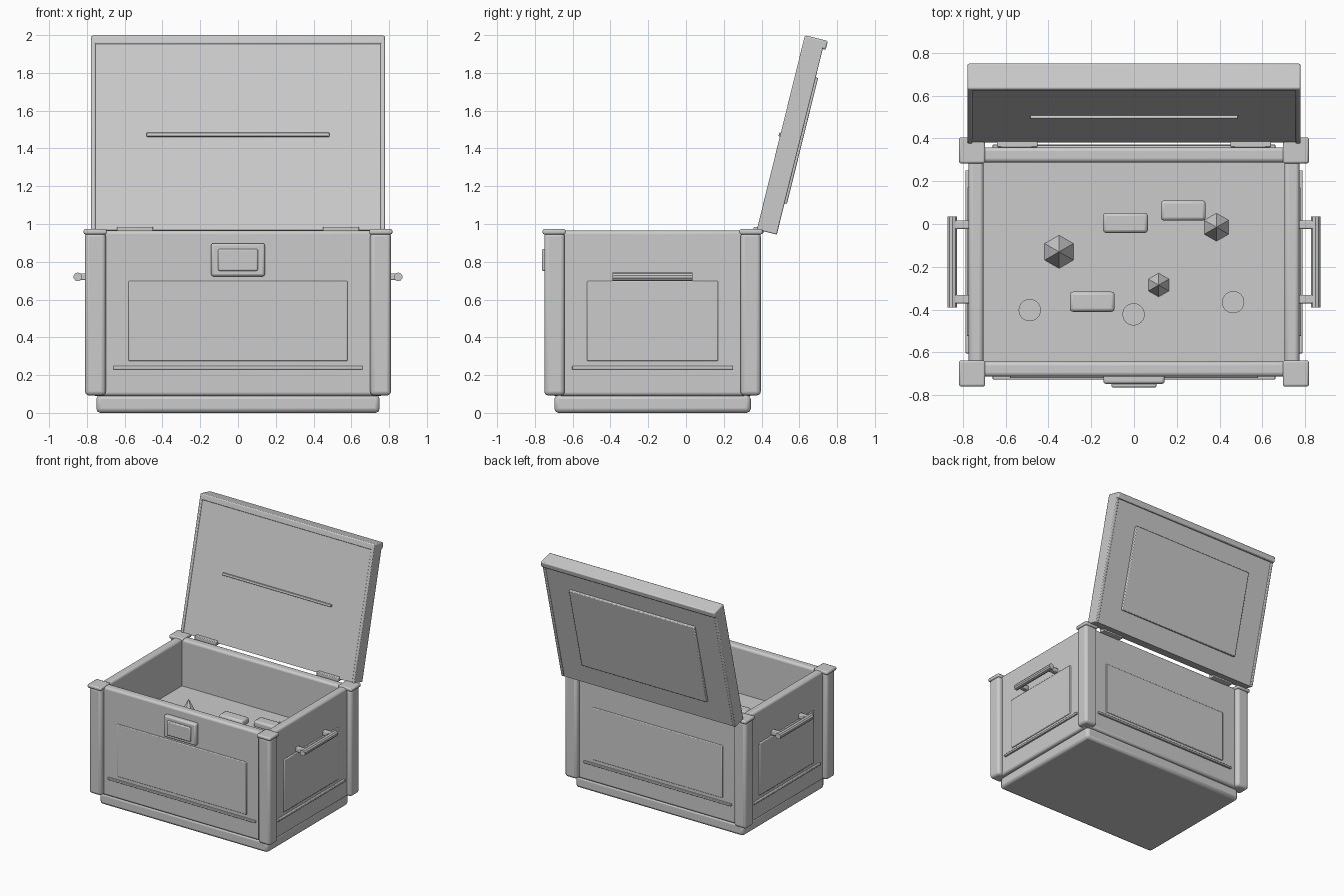
import bpy, bmesh
from math import radians, pi
from mathutils import Matrix

if "Cube" in bpy.data.objects:
    bpy.data.objects.remove(bpy.data.objects["Cube"])

CY = -0.177  # centre of the chest body in y


def finish(name, bm, bevel=0.0, seg=2, matrix=None, smooth=True):
    me = bpy.data.meshes.new(name)
    bm.to_mesh(me)
    bm.free()
    ob = bpy.data.objects.new(name, me)
    bpy.context.collection.objects.link(ob)
    if matrix is not None:
        ob.matrix_world = matrix
    if bevel:
        m = ob.modifiers.new("bevel", 'BEVEL')
        m.width, m.segments = bevel, seg
    if smooth:
        bpy.ops.object.select_all(action='DESELECT')
        ob.select_set(True)
        bpy.context.view_layer.objects.active = ob
        bpy.ops.object.shade_smooth_by_angle(angle=radians(35))
    return ob


def box(name, x, y, z, bevel=0.0, seg=2, matrix=None):
    """Box from (min, max) ranges."""
    bm = bmesh.new()
    c = [(a + b) / 2 for a, b in (x, y, z)]
    s = [abs(b - a) for a, b in (x, y, z)]
    bmesh.ops.create_cube(bm, size=1, matrix=Matrix.Translation(c) @ Matrix.Diagonal((*s, 1)))
    return finish(name, bm, bevel, seg, matrix)


def cone(name, loc, r1, r2, h, n, rot=None, smooth=True):
    bm = bmesh.new()
    mat = Matrix.Translation(loc) @ (rot or Matrix())
    bmesh.ops.create_cone(bm, cap_ends=True, segments=n, radius1=r1, radius2=r2, depth=h, matrix=mat)
    return finish(name, bm, smooth=smooth)


def sx(s, a, b):
    return tuple(sorted((s * a, s * b)))


def sy(s, a, b):
    return tuple(sorted((CY + s * a, CY + s * b)))


# base and inner floor
box("base", (-0.75, 0.75), (CY - 0.52, CY + 0.52), (0, 0.095), 0.022)
box("inner_floor", (-0.72, 0.72), (CY - 0.49, CY + 0.49), (0.08, 0.59))

for s, side, end in ((-1, "left", "front"), (1, "right", "back")):
    # long walls (front / back) with raised panel and trim strip
    box(end + "_wall", (-0.75, 0.75), sy(s, 0.465, 0.535), (0.09, 0.965), 0.018, 3)
    box(end + "_panel", (-0.58, 0.58), sy(s, 0.52, 0.543), (0.275, 0.698), 0.006)
    box(end + "_trim", (-0.66, 0.66), sy(s, 0.52, 0.549), (0.23, 0.248), 0.004)
    # short walls with raised panel and trim strip
    box(side + "_wall", sx(s, 0.703, 0.772), (CY - 0.5, CY + 0.5), (0.09, 0.965), 0.018, 3)
    box(side + "_panel", sx(s, 0.75, 0.781), (CY - 0.347, CY + 0.347), (0.275, 0.698), 0.006)
    box(side + "_trim", sx(s, 0.75, 0.787), (CY - 0.427, CY + 0.427), (0.23, 0.248), 0.004)
    # corner posts and caps
    for t, e in ((-1, "front"), (1, "back")):
        box(f"{e}_{side}_post", sx(s, 0.70, 0.81), sy(t, 0.465, 0.573), (0.092, 0.955), 0.022, 3)
        box(f"{e}_{side}_cap", sx(s, 0.695, 0.817), sy(t, 0.46, 0.582), (0.945, 0.973), 0.009)
        # handle mounts
        box(f"{side}_{e}_handle_mount", sx(s, 0.765, 0.85), (CY + t * 0.174 - 0.02, CY + t * 0.174 + 0.02),
            (0.703, 0.738), 0.006)
    # handle grip
    cone(side + "_handle_grip", (s * 0.848, CY, 0.72), 0.023, 0.023, 0.425, 10, Matrix.Rotation(pi / 2, 4, 'X'))
    # hinge
    box(side + "_hinge", sx(s, 0.45, 0.64), (0.358, 0.41), (0.95, 0.985), 0.005)

# latch
box("latch_plate", (-0.143, 0.143), (-0.747, -0.70), (0.723, 0.898), 0.012)
box("latch_hasp", (-0.105, 0.105), (-0.763, -0.74), (0.752, 0.867), 0.007)

# open lid, built in its own tilted frame: y = thickness, z = along the lid
L = Matrix.Translation((0, 0.375, 0.97)) @ Matrix.Rotation(radians(-13.9), 4, 'X')
box("lid_board", (-0.76, 0.76), (0.006, 0.104), (0, 1.04), 0, matrix=L)
box("lid_top_rim", (-0.778, 0.778), (0, 0.125), (1.012, 1.06), 0.008, matrix=L)
for s, side in ((-1, "left"), (1, "right")):
    box(side + "_lid_rim", sx(s, 0.754, 0.778), (0, 0.109), (0, 1.04), 0.006, matrix=L)
box("lid_outer_panel", (-0.56, 0.56), (0.09, 0.122), (0.17, 0.858), 0.006, matrix=L)
box("lid_inner_strip", (-0.485, 0.485), (-0.008, 0.02), (0.508, 0.528), 0.004, matrix=L)

# contents: bars, crystals, discs
for i, (x, y) in enumerate(((-0.04, 0.005), (0.23, 0.063), (-0.195, -0.363))):
    box(f"bar_{i}", (x - 0.105, x + 0.105), (y - 0.047, y + 0.047), (0.58, 0.635), 0.015)
for i, (x, y, r, h) in enumerate(((-0.35, -0.13, 0.08, 0.155), (0.385, -0.015, 0.068, 0.13),
                                  (0.115, -0.285, 0.058, 0.11))):
    cone(f"crystal_{i}", (x, y, 0.585 + h / 2), r, 0, h, 6, smooth=False)
for i, (x, y) in enumerate(((-0.487, -0.402), (-0.002, -0.422), (0.463, -0.365))):
    cone(f"disc_{i}", (x, y, 0.595), 0.052, 0.052, 0.02, 24)
